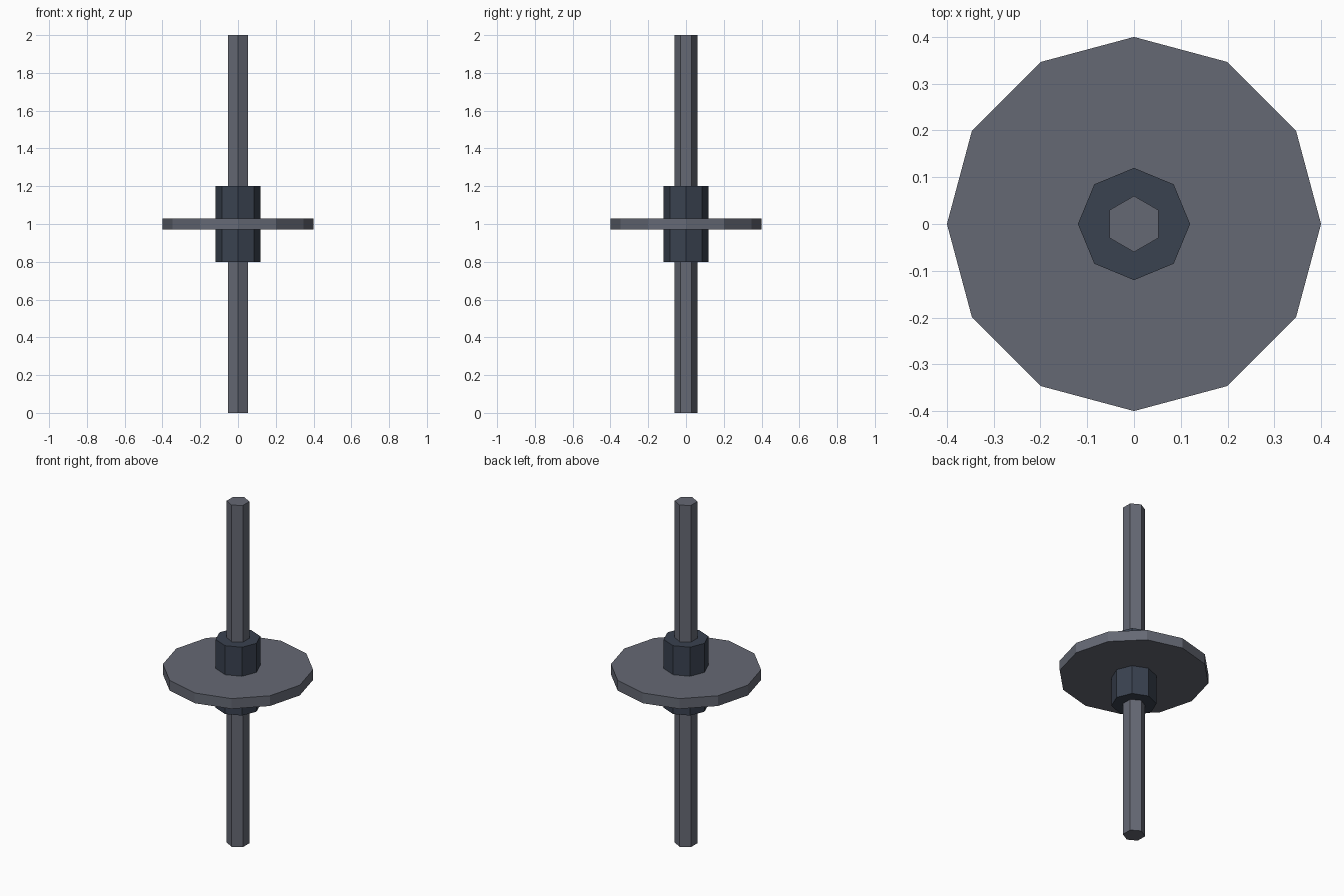
import bpy

if "Cube" in bpy.data.objects:
    bpy.data.objects.remove(bpy.data.objects["Cube"])


def material(name, color):
    mat = bpy.data.materials.new(name)
    mat.diffuse_color = (*color, 1.0)
    mat.use_nodes = True
    mat.node_tree.nodes["Principled BSDF"].inputs["Base Color"].default_value = mat.diffuse_color
    return mat


steel = material("steel_grey", (0.13, 0.14, 0.175))
dark = material("dark_blue_grey", (0.042, 0.054, 0.08))


def prism(name, sides, radius, z0, z1, mat):
    # flat-faced prism with a corner on the y axis
    bpy.ops.mesh.primitive_cylinder_add(
        vertices=sides, radius=radius, depth=z1 - z0,
        location=(0, 0, (z0 + z1) / 2))
    ob = bpy.context.object
    ob.name = name
    ob.data.materials.append(mat)
    return ob


# Long hexagonal shaft
prism("shaft", 6, 0.06, 0.0, 2.0, steel)
# Thin twelve-sided disc around the middle
prism("disc", 12, 0.4, 0.97, 1.03, steel)
# Octagonal hub gripping the disc
prism("hub", 8, 0.12, 0.8, 1.2, dark)
